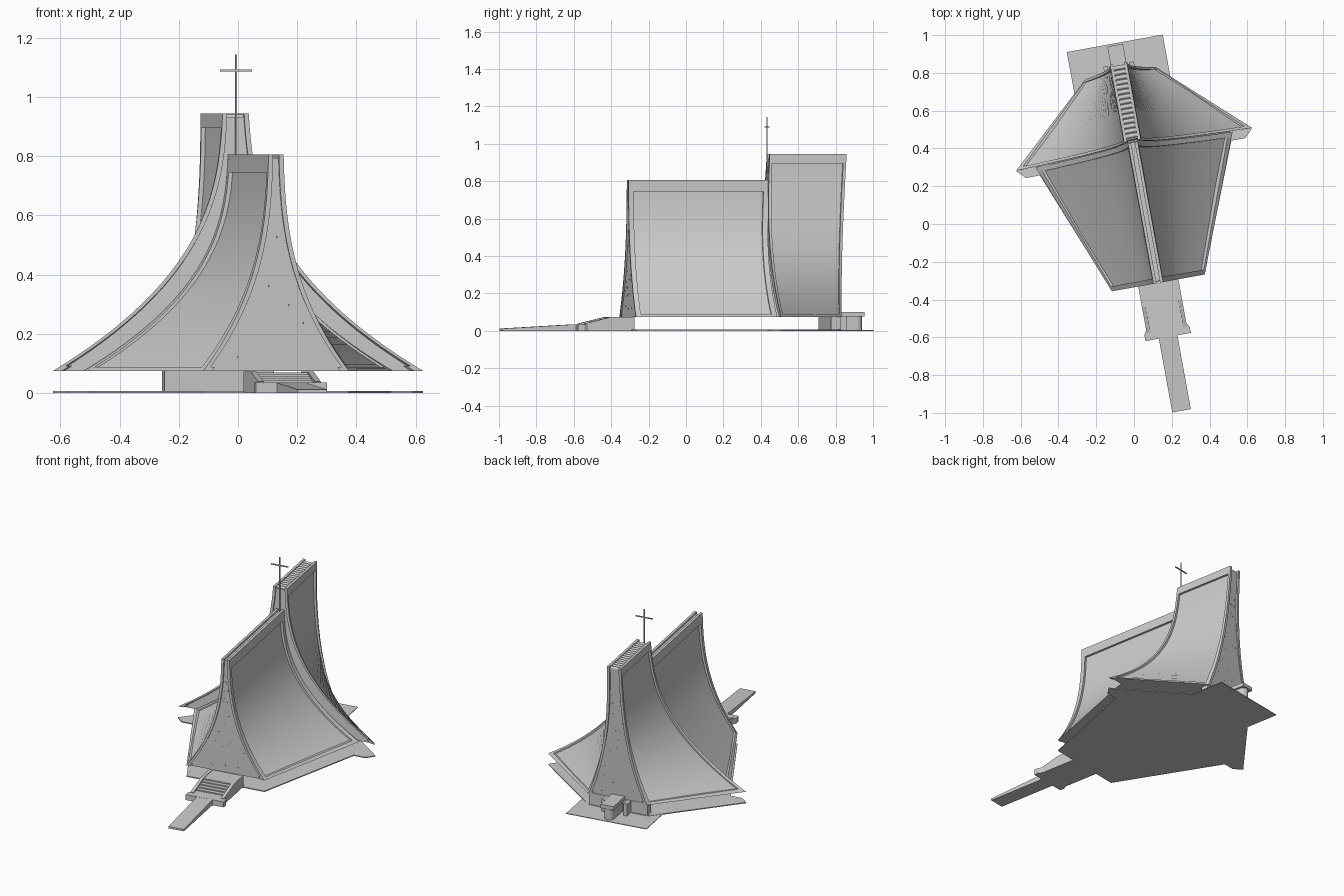
import bpy, bmesh, math, random
from mathutils import Matrix

if "Cube" in bpy.data.objects:
    bpy.data.objects.remove(bpy.data.objects["Cube"])

random.seed(4)
# the building axis is turned about 10 degrees in plan
PLACE = Matrix.Translation((0.072, 0, 0)) @ Matrix.Rotation(math.radians(10.3), 4, 'Z')
Z0 = 0.075

# each end: half width at base, half width at top, depth at base, depth at top
FRONT = dict(h=0.805, ends=((0.25, 0.026, -0.317, -0.317), (0.53, 0.026, 0.40, 0.45)))
BACK = dict(h=0.945, ends=((0.635, 0.045, 0.402, 0.447), (0.188, 0.045, 0.812, 0.865)))


def finish(name, bm, smooth=False):
    bmesh.ops.recalc_face_normals(bm, faces=bm.faces)
    me = bpy.data.meshes.new(name)
    bm.to_mesh(me)
    bm.free()
    ob = bpy.data.objects.new(name, me)
    bpy.context.collection.objects.link(ob)
    ob.matrix_world = PLACE
    if smooth:
        me.shade_smooth()
        me.set_sharp_from_angle(angle=math.radians(30))
    return ob


def surf(part, a, t):
    """Half width, depth and height on the ruled, flared roof surface."""
    f = 0.92 * (1 - t) ** 2.6 + 0.08 * (1 - t)
    (b0, t0, v0, w0), (b1, t1, v1, w1) = part['ends']
    u0, u1 = t0 + (b0 - t0) * f, t1 + (b1 - t1) * f
    y0, y1 = v0 + (w0 - v0) * t, v1 + (w1 - v1) * t
    return u0 + (u1 - u0) * a, y0 + (y1 - y0) * a, Z0 + (part['h'] - Z0) * t


def add_rings(bm, rings):
    rows = [[bm.verts.new(p) for p in r] for r in rings]
    n = len(rows[0])
    for r, s in zip(rows, rows[1:]):
        for i in range(n):
            j = (i + 1) % n
            bm.faces.new((r[i], r[j], s[j], s[i]))
    bm.faces.new(rows[0])
    bm.faces.new(rows[-1])


def core(name, part, a0, a1, inset, t1):
    bm = bmesh.new()
    rings = []
    for i in range(33):
        t = t1 * i / 32
        (u0, y0, z), (u1, y1, _) = surf(part, a0, t), surf(part, a1, t)
        u0, u1 = u0 - inset, u1 - inset
        rings.append([(-u0, y0, z), (u0, y0, z), (u1, y1, z), (-u1, y1, z)])
    add_rings(bm, rings)
    return finish(name, bm, True)


def trim(name, part, a0, a1, t0, t1, d, n=32):
    """Raised strip on both roof slopes."""
    bm = bmesh.new()
    for s in (-1, 1):
        rings = []
        for i in range(n + 1):
            t = t0 + (t1 - t0) * i / n
            (u0, y0, z), (u1, y1, _) = surf(part, a0, t), surf(part, a1, t)
            rings.append([(s * (u0 - d), y0, z), (s * u0, y0, z),
                          (s * u1, y1, z), (s * (u1 - d), y1, z)])
        add_rings(bm, rings)
    return finish(name, bm, True)


def prism(name, outline, z0, z1):
    bm = bmesh.new()
    add_rings(bm, [[(x, y, z) for x, y in outline] for z in (z0, z1)])
    return finish(name, bm)


def side_prism(name, profile, spans):
    """Side profile (depth, height) extruded across each width span."""
    bm = bmesh.new()
    for u0, u1 in spans:
        add_rings(bm, [[(u, y, z) for y, z in profile] for u in (u0, u1)])
    return finish(name, bm)


def box(name, u0, u1, y0, y1, z0, z1):
    return prism(name, [(u0, y0), (u1, y0), (u1, y1), (u0, y1)], z0, z1)


def windows(name, part, a, count):
    bm = bmesh.new()
    for _ in range(count):
        t = random.uniform(0.03, 0.8)
        u, y, z = surf(part, a, t)
        m = Matrix.Translation((random.uniform(-1, 1) * max(u - 0.025, 0.004), y, z))
        bmesh.ops.create_cube(bm, size=1, matrix=m @ Matrix.Diagonal((0.004, 0.002, 0.006, 1)))
    return finish(name, bm)


# roof bodies with raised borders
for tag, part, a0, a1, band in (('front', FRONT, 0.012, 1.03, 0.918),
                                ('back', BACK, 0.022, 0.975, 0.943)):
    core(tag + '_roof_body', part, a0, a1, 0.014, 0.985)
    trim(tag + '_roof_front_rim', part, 0, 0.036, 0, 1, 0.016)
    trim(tag + '_roof_rear_rim', part, 0.962, 1, 0, 1, 0.016)
    trim(tag + '_roof_eave_rim', part, 0, 1, 0, 0.018, 0.03, 3)
    trim(tag + '_ridge_band', part, 0, 1, band, 1, 0.016, 6)

# small scattered windows in the end walls
windows('front_wall_windows', FRONT, 0.012, 70)
windows('back_wall_windows', BACK, 0.975, 50)

# rounded louvres along the back ridge
bm = bmesh.new()
for i in range(15):
    m = Matrix.Translation((0, 0.475 + i * 0.0262, 0.93)) @ Matrix.Rotation(math.pi / 2, 4, 'Y')
    bmesh.ops.create_cone(bm, cap_ends=True, segments=16, radius1=0.012, radius2=0.012,
                          depth=0.062, matrix=m)
finish('ridge_louvres', bm, True)

# cross
box('cross_post', -0.003, 0.003, 0.437, 0.443, 0.79, 1.143)
box('cross_arm', -0.055, 0.055, 0.437, 0.443, 1.087, 1.093)

# ground slab and rear terrace
half = [(0.25, -0.315), (0.515, 0.355), (0.59, 0.355), (0.635, 0.40), (0.19, 0.81)]
prism('ground_slab', half + [(-u, v) for u, v in reversed(half)], 0, 0.006)
box('rear_terrace', -0.258, 0.258, 0.6, 0.972, 0, 0.004)

# rear entrance
box('rear_entry_wall', -0.188, 0.188, 0.755, 0.805, 0, 0.08)
for s in (-1, 1):
    box('rear_entry_pier', s * 0.07 - 0.012, s * 0.07 + 0.012, 0.80, 0.86, 0, 0.08)
arc = [(0.03 * math.cos(k * math.pi / 12), 0.925 + 0.03 * math.sin(k * math.pi / 12)) for k in range(13)]
prism('rear_porch', [(-0.03, 0.80), (0.03, 0.80)] + arc, 0, 0.076)
box('rear_porch_roof', -0.042, 0.042, 0.80, 0.962, 0.076, 0.1)

# front steps, cheeks, landing and walkway ramp
steps = [(-0.30, 0), (-0.30, 0.07), (-0.43, 0.07)]
for i in range(5):
    y, z = -0.43 - i * 0.025, 0.07 - (i + 1) * 0.007
    steps += [(y, z), (y - 0.025, z)]
steps.append((-0.555, 0))
side_prism('front_steps', steps, [(-0.088, 0.088)])
side_prism('step_cheeks', [(-0.30, 0), (-0.30, 0.073), (-0.43, 0.073), (-0.57, 0.038), (-0.57, 0)],
           [(-0.108, -0.088), (0.088, 0.108)])
prism('front_landing', [(-0.122, -0.608), (0.122, -0.608), (0.122, -0.575), (0.1, -0.54),
                        (-0.1, -0.54), (-0.122, -0.575)], 0, 0.035)
side_prism('walkway_ramp', [(-1.005, 0), (-1.005, 0.012), (-0.6, 0.035), (-0.6, 0)], [(-0.05, 0.05)])
